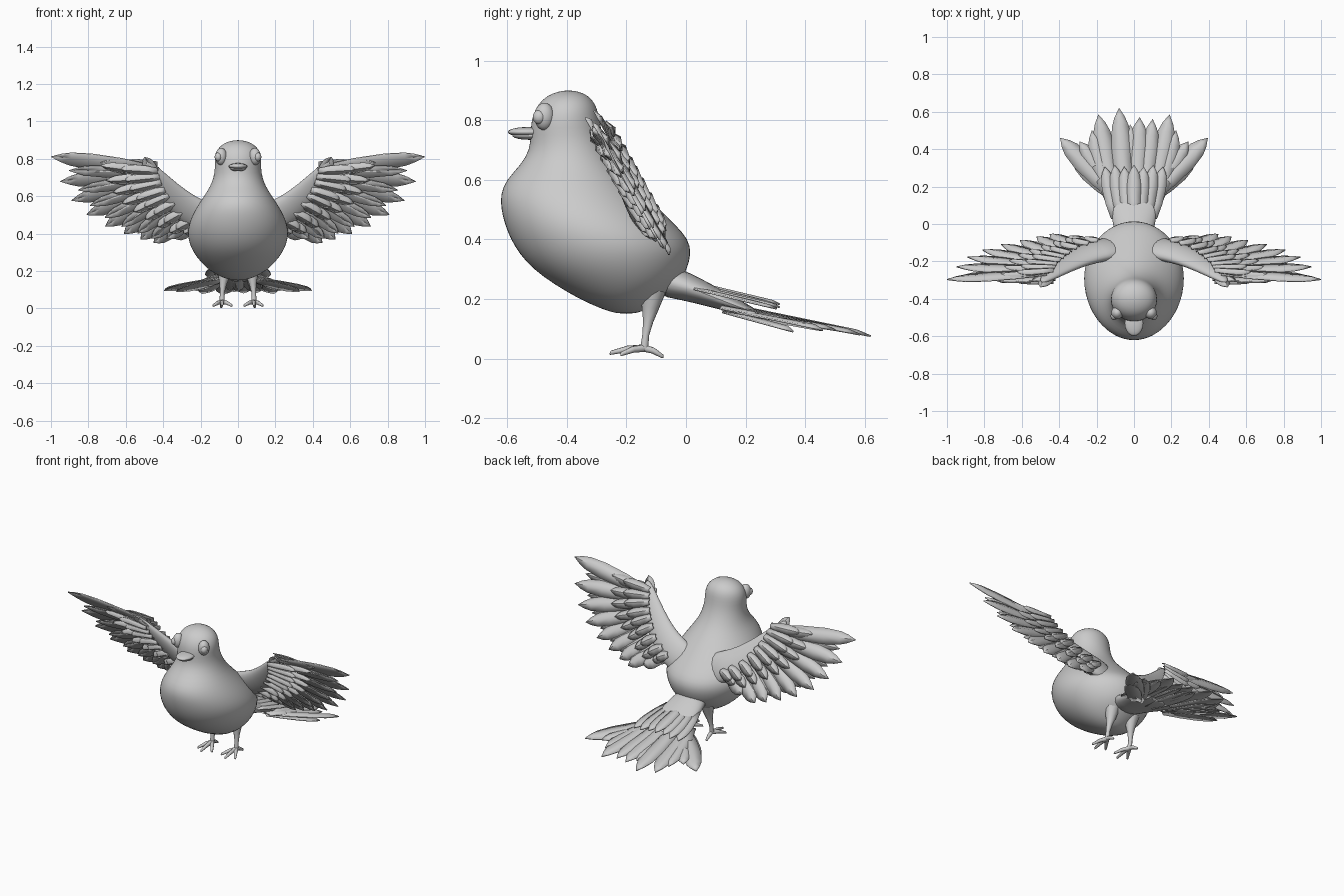
import bpy, bmesh, math
from mathutils import Vector as V

if "Cube" in bpy.data.objects:
    bpy.data.objects.remove(bpy.data.objects["Cube"])

grey = bpy.data.materials.new("plain_grey")
grey.diffuse_color = (0.6, 0.6, 0.6, 1)
grey.use_nodes = True
grey.node_tree.nodes["Principled BSDF"].inputs["Base Color"].default_value = grey.diffuse_color


def finish(name, bm, mirror=False, thick=0, subsurf=0, angle=60):
    bmesh.ops.recalc_face_normals(bm, faces=bm.faces[:])
    me = bpy.data.meshes.new(name)
    bm.to_mesh(me)
    bm.free()
    ob = bpy.data.objects.new(name, me)
    bpy.context.collection.objects.link(ob)
    me.materials.append(grey)
    if thick:
        m = ob.modifiers.new("thickness", 'SOLIDIFY')
        m.thickness, m.offset = thick, 0
    if mirror:
        ob.modifiers.new("mirror", 'MIRROR')
    if subsurf:
        m = ob.modifiers.new("smooth", 'SUBSURF')
        m.levels = m.render_levels = subsurf
    bpy.ops.object.select_all(action='DESELECT')
    ob.select_set(True)
    bpy.context.view_layer.objects.active = ob
    bpy.ops.object.shade_smooth_by_angle(angle=math.radians(angle))
    return ob


def loft(bm, rings, n=16):
    """Skin elliptical rings given as (centre, half axis, half axis)."""
    loops = [[bm.verts.new(c + u * math.cos(2 * math.pi * i / n) + v * math.sin(2 * math.pi * i / n))
              for i in range(n)] for c, u, v in rings]
    for a, b in zip(loops, loops[1:]):
        for i in range(n):
            bm.faces.new((a[i], a[(i + 1) % n], b[(i + 1) % n], b[i]))
    bm.faces.new(loops[0])
    bm.faces.new(loops[-1])


def tube(bm, pts, n=8):
    """Round tube through (x, y, z, radius) points."""
    P = [V(p[:3]) for p in pts]
    rings = []
    for i, p in enumerate(pts):
        d = (P[min(i + 1, len(P) - 1)] - P[max(i - 1, 0)]).normalized()
        u = d.cross(V((0.9, 0.3, 0.2))).normalized()
        rings.append((P[i], u * p[3], d.cross(u) * p[3]))
    loft(bm, rings, n)


def feather(bm, base, tip, width, normal, camber=0.012):
    """Pointed, slightly ridged blade."""
    base, tip = V(base), V(tip)
    side = normal.cross(tip - base).normalized() * width / 2
    rows = []
    for t, w in ((0, .55), (.3, .9), (.6, 1), (.8, .82), (.9, .5)):
        c = base.lerp(tip, t)
        rows.append([bm.verts.new(p) for p in (c - side * w, c + normal * camber, c + side * w)])
    for a, b in zip(rows, rows[1:]):
        for i in range(2):
            bm.faces.new((a[i], a[i + 1], b[i + 1], b[i]))
    end = bm.verts.new(tip)
    for i in range(2):
        bm.faces.new((rows[-1][i], rows[-1][i + 1], end))


def ellipsoid(name, loc, radii, mirror=False):
    bm = bmesh.new()
    bmesh.ops.create_uvsphere(bm, u_segments=20, v_segments=12, radius=1)
    for v in bm.verts:
        v.co = V([v.co[i] * radii[i] + loc[i] for i in range(3)])
    return finish(name, bm, mirror)


# Body and head: height, front y, back y, half width
profile = [(.15, -.23, -.17, .03), (.165, -.28, -.13, .085), (.2, -.36, -.08, .15), (.25, -.445, -.02, .203),
           (.3, -.515, .005, .24), (.35, -.56, .02, .263), (.4, -.59, .012, .271), (.45, -.61, -.035, .264),
           (.5, -.622, -.085, .245), (.55, -.625, -.135, .217), (.6, -.605, -.185, .183), (.65, -.555, -.23, .15),
           (.7, -.525, -.26, .131), (.75, -.522, -.28, .123), (.8, -.52, -.29, .126), (.84, -.505, -.297, .117),
           (.87, -.482, -.315, .095), (.89, -.45, -.34, .06), (.9, -.41, -.38, .02)]
bm = bmesh.new()
loft(bm, [(V((0, (f + b) / 2, z)), V((w, 0, 0)), V((0, (b - f) / 2, 0))) for z, f, b, w in profile], 28)
finish("body", bm, subsurf=1)

# Face
ellipsoid("eye", (.09, -.475, .812), (.032, .034, .046), True)
ellipsoid("pupil", (.105, -.492, .81), (.02, .022, .024), True)
ellipsoid("upper_beak", (0, -.53, .76), (.05, .068, .017))
ellipsoid("lower_beak", (0, -.525, .748), (.043, .058, .014))

# Wings lie in one slanted plane
wing_n = V((0, 1, .55)).normalized()


def on_wing(x, z, lift=0.0):
    return V((x, -.305 + (.8 - z) * .55, z)) + wing_n * lift


# Wing arm: x, z, half width, half thickness
arm = [(.08, .45, .10, .04), (.19, .485, .10, .05), (.29, .55, .085, .038),
       (.38, .635, .07, .03), (.45, .72, .052, .024), (.495, .8, .012, .01)]
bm = bmesh.new()
rings = []
for i, (x, z, w, t) in enumerate(arm):
    a, b = arm[max(i - 1, 0)], arm[min(i + 1, len(arm) - 1)]
    d = on_wing(b[0], b[1]) - on_wing(a[0], a[1])
    rings.append((on_wing(x, z, -.01), wing_n.cross(d).normalized() * w, wing_n * t))
loft(bm, rings, 14)
finish("wing_arm", bm, True, subsurf=1)

# Long flight feathers: base x, z, tip x, z, width
flight = [(.47, .74, 1.0, .805, .095), (.46, .71, .95, .675, .095), (.45, .68, .89, .575, .09),
          (.43, .64, .81, .5, .09), (.41, .61, .71, .44, .09), (.38, .57, .61, .4, .09),
          (.34, .52, .52, .37, .09), (.28, .48, .45, .35, .09), (.23, .45, .35, .375, .09)]
bm = bmesh.new()
for i, (x, z, tx, tz, w) in enumerate(flight):
    lift = .012 - .004 * i if i < 5 else -.004 + .002 * (i - 5)
    feather(bm, on_wing(x, z, lift), on_wing(tx, tz, lift), w, wing_n)
    if i:  # shorter blade filling each gap
        p = flight[i - 1]
        m = [(a + b) / 2 for a, b in zip(p, flight[i])]
        k = .86
        feather(bm, on_wing(m[0], m[1], lift - .006),
                on_wing(m[0] + (m[2] - m[0]) * k, m[1] + (m[3] - m[1]) * k, lift - .01), .07, wing_n)
finish("flight_feathers", bm, True, thick=.006, angle=40)

# Short covert feathers on both faces of the wing
bm = bmesh.new()
for face in (1, -1):
    for row, (length, lift) in enumerate(((.5, .022), (.3, .034))):
        for i, (x, z, tx, tz, w) in enumerate(flight):
            bx, bz = x - .02 * (row + 1), z + .012 * row
            feather(bm, on_wing(bx, bz, face * lift),
                    on_wing(x + (tx - x) * length, z + (tz - z) * length, face * (lift - .008)),
                    .06, wing_n, .012 * face)
for tip in ((.5, .82), (.54, .765)):
    feather(bm, on_wing(.43, .69, -.02), on_wing(*tip, -.025), .07, wing_n)
finish("covert_feathers", bm, True, thick=.006, angle=40)

# Tail root
bm = bmesh.new()
loft(bm, [(V((0, y, z)), V((w, 0, 0)), V((0, h * .3, h))) for y, z, w, h in
          ((-.1, .27, .1, .06), (0, .243, .115, .046), (.1, .203, .13, .034), (.18, .172, .135, .022),
           (.25, .148, .12, .008))], 16)
finish("tail_root", bm, subsurf=1)

# Tail fan: tips as x, y, z and blade width
tail_n = V((0, .28, 1)).normalized()
fan = [(-.08, .62, .075, .11), (.03, .57, .083, .11), (.1, .56, .085, .1), (-.19, .585, .08, .11),
       (.19, .585, .08, .11), (-.225, .5, .095, .1), (.225, .5, .095, .1), (-.02, .53, .09, .1)]
bm = bmesh.new()
for i, (x, y, z, w) in enumerate(fan):
    feather(bm, (x * .55, .12, .178 - .002 * i), (x, y, z), w, tail_n, .01)
for s in (-1, 1):  # splayed outer feathers
    feather(bm, (s * .1, .15, .155), (s * .395, .46, .095), .11, tail_n)
    feather(bm, (s * .1, .14, .15), (s * .33, .36, .09), .1, tail_n)
    feather(bm, (s * .09, .14, .15), (s * .29, .44, .105), .1, tail_n)
finish("tail_fan", bm, thick=.006, angle=40)

# Short raised layer above the fan
bm = bmesh.new()
for i in range(-3, 4):
    feather(bm, (i * .034, .03, .25 - .006 * abs(i)), (i * .052, .315 - .01 * (i % 2), .182 - .005 * abs(i)),
            .075, tail_n, .006)
finish("tail_coverts", bm, thick=.006, angle=40)

# Legs and toes
bm = bmesh.new()
tube(bm, [(.075, -.11, .23, .045), (.075, -.12, .17, .03), (.08, -.127, .125, .018),
          (.085, -.135, .08, .012), (.085, -.14, .035, .014)], 10)
for x, y, z in ((.035, -.215, .016), (.085, -.25, .02), (.13, -.215, .016), (.09, -.08, .008)):
    mid = V((.085, -.14, .035)).lerp(V((x, y, z)), .5)
    tube(bm, [(.085, -.14, .035, .013), (mid.x, mid.y, mid.z + .005, .011),
              (x, y, z, .007), (x + (x - .085) * .08, y + (y + .14) * .05, z - .006, .002)])
finish("leg_and_toes", bm, True)
